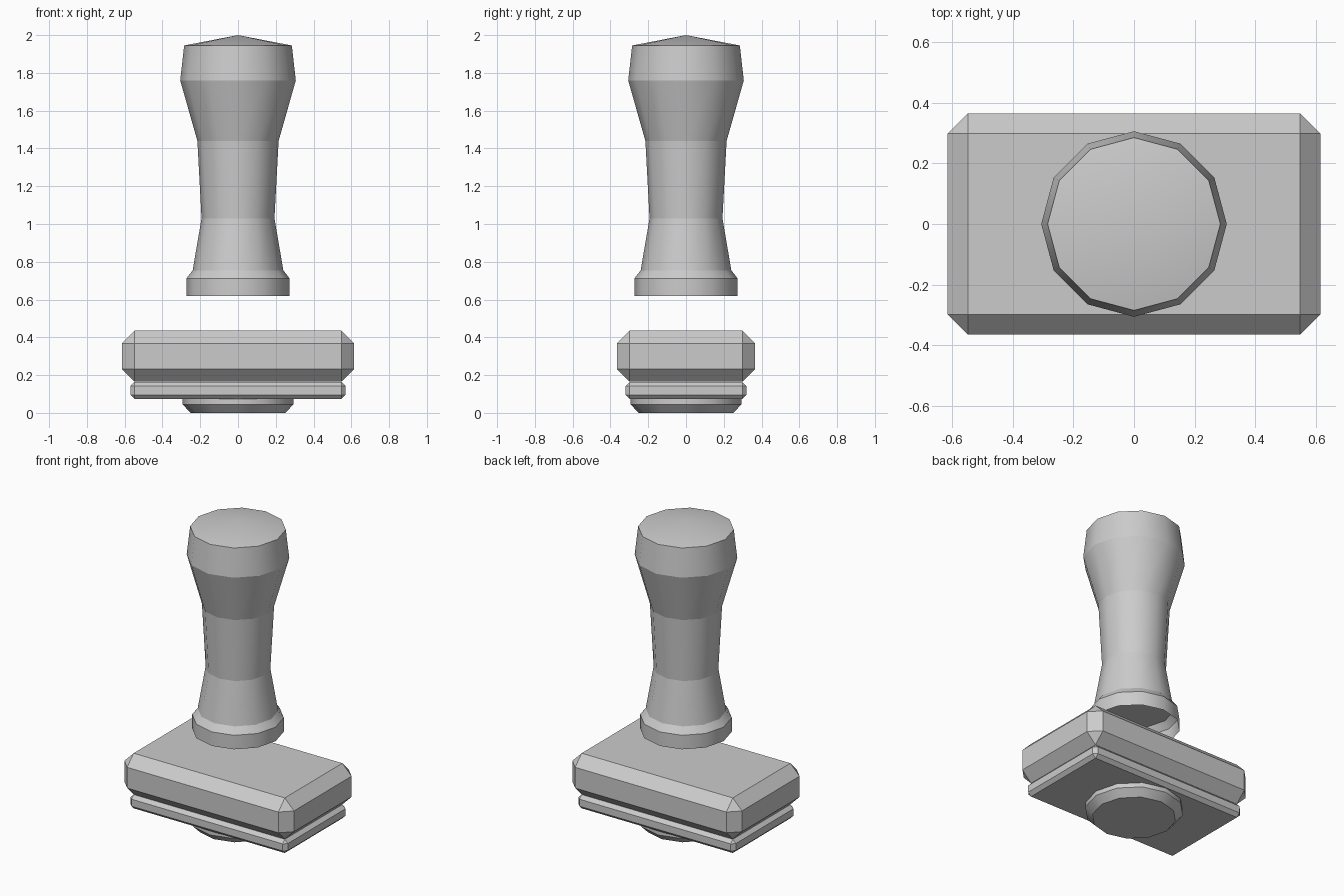
import bpy, bmesh, math

if "Cube" in bpy.data.objects:
    bpy.data.objects.remove(bpy.data.objects["Cube"])

grey = bpy.data.materials.new("plain_grey")
grey.diffuse_color = (0.6, 0.6, 0.6, 1)
grey.use_nodes = True
grey.node_tree.nodes["Principled BSDF"].inputs["Base Color"].default_value = grey.diffuse_color


def finish(name, bm):
    mesh = bpy.data.meshes.new(name)
    bm.to_mesh(mesh)
    bm.free()
    mesh.materials.append(grey)
    obj = bpy.data.objects.new(name, mesh)
    bpy.context.collection.objects.link(obj)
    return obj


def lathe(name, profile, sides=12):
    """Revolve (radius, z) points; radius 0 closes to a point.
    Smooth around the axis, sharp at every ring."""
    bm = bmesh.new()
    rings = []
    for r, z in profile:
        n = sides if r else 1
        rings.append([bm.verts.new((r * math.cos(math.tau * i / sides),
                                    r * math.sin(math.tau * i / sides), z))
                      for i in range(n)])
    for a, b in zip(rings, rings[1:]):
        for i in range(sides):
            j = (i + 1) % sides
            quad = [a[i % len(a)], a[j % len(a)], b[j % len(b)], b[i % len(b)]]
            bm.faces.new(list(dict.fromkeys(quad))).smooth = True
    for ring in rings:
        if len(ring) > 1:
            for i in range(sides):
                bm.edges.get((ring[i], ring[(i + 1) % sides])).smooth = False
    return finish(name, bm)


def chamfered_block(name, size, z, chamfer):
    bm = bmesh.new()
    bmesh.ops.create_cube(bm, size=1)
    for v in bm.verts:
        v.co = (v.co.x * size[0], v.co.y * size[1], v.co.z * size[2] + z)
    bmesh.ops.bevel(bm, geom=bm.edges[:], offset=chamfer, segments=1,
                    affect='EDGES', offset_type='OFFSET')
    return finish(name, bm)


# Turned handle with a collar hollow underneath
lathe("handle", [(0, 0.755), (0.24, 0.755), (0.193, 1.03), (0.215, 1.44),
                 (0.306, 1.76), (0.285, 1.945), (0, 2.0)])
lathe("handle_collar", [(0.273, 0.62), (0.273, 0.712), (0.24, 0.755)])

# Main block and thin plate below it
chamfered_block("base_block", (1.23, 0.73, 0.27), 0.30, 0.067)
chamfered_block("lower_plate", (1.14, 0.64, 0.09), 0.119, 0.022)

# Round foot
lathe("round_foot", [(0, 0), (0.25, 0), (0.294, 0.045),
                     (0.294, 0.08), (0, 0.08)])
